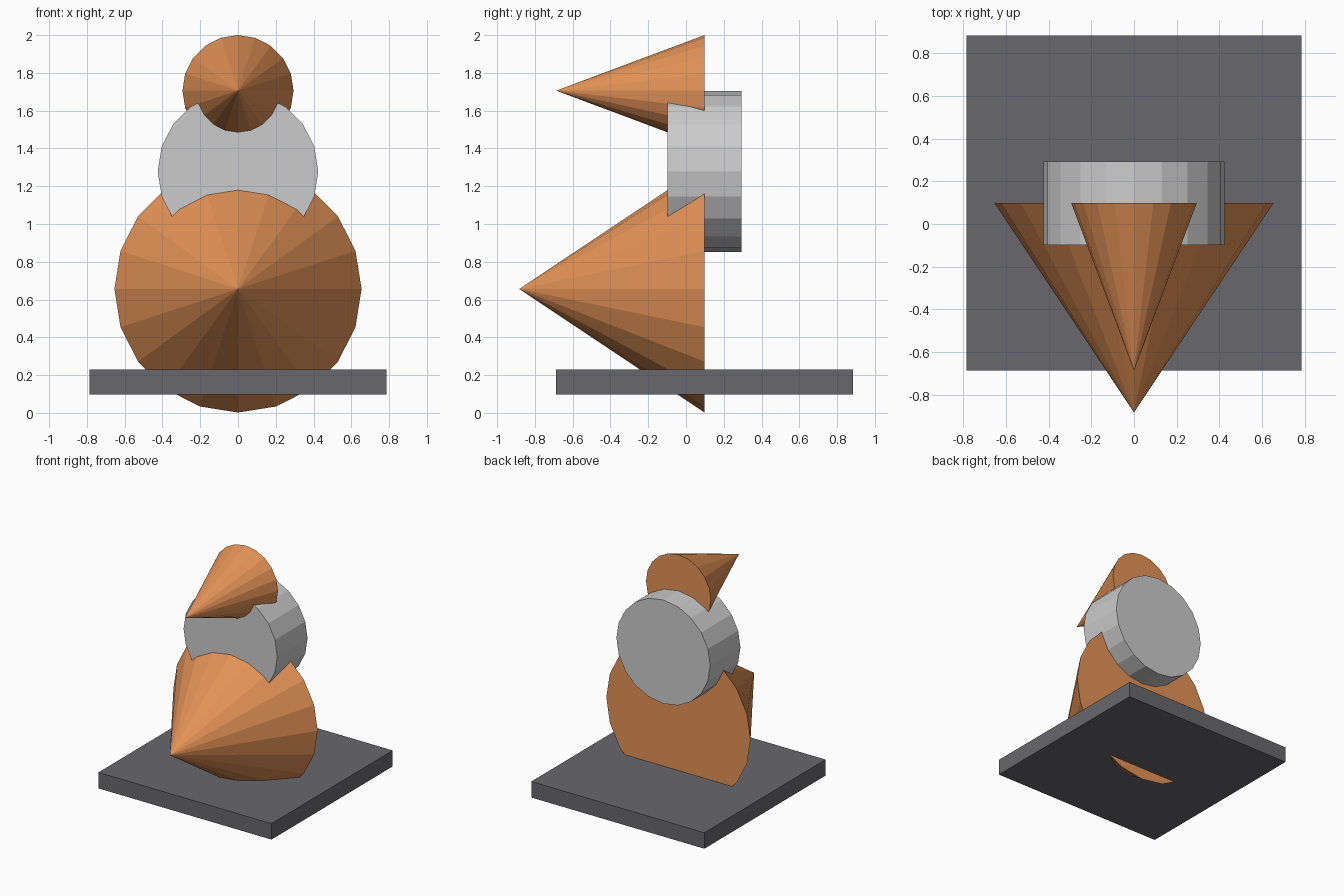
import bpy, math

if "Cube" in bpy.data.objects:
    bpy.data.objects.remove(bpy.data.objects["Cube"])

SIDES = 20
CENTRE_Y = 0.098   # shared depth plane of the stacked parts


def material(name, rgb):
    mat = bpy.data.materials.new(name)
    mat.diffuse_color = (*rgb, 1.0)
    mat.use_nodes = True
    mat.node_tree.nodes["Principled BSDF"].inputs["Base Color"].default_value = mat.diffuse_color
    return mat


def round_part(name, r_back, r_front, y_back, y_front, z, mat=None):
    """Low-poly cone or drum whose axis points to the front (-y)."""
    bpy.ops.mesh.primitive_cone_add(
        vertices=SIDES, radius1=r_back, radius2=r_front,
        depth=y_back - y_front, location=(0, (y_back + y_front) / 2, z),
        rotation=(math.pi / 2, 0, 0))
    obj = bpy.context.object
    obj.name = name
    if mat:
        obj.data.materials.append(mat)
    return obj


orange = material("orange_brown", (0.77, 0.29, 0.095))
dark = material("dark_grey", (0.14, 0.135, 0.15))

# Square base slab
bpy.ops.mesh.primitive_cube_add(size=1, location=(0, CENTRE_Y, 0.164))
base = bpy.context.object
base.name = "base_slab"
base.scale = (1.57, 1.57, 0.131)
base.data.materials.append(dark)

# Large lower cone, sunk through the slab
round_part("lower_cone", 0.654, 0, CENTRE_Y, -0.883, 0.656, orange)

# Grey drum in the middle
round_part("middle_drum", 0.425, 0.425, 0.294, -0.098, 1.278)

# Small upper cone
round_part("upper_cone", 0.294, 0, CENTRE_Y, -0.687, 1.706, orange)
